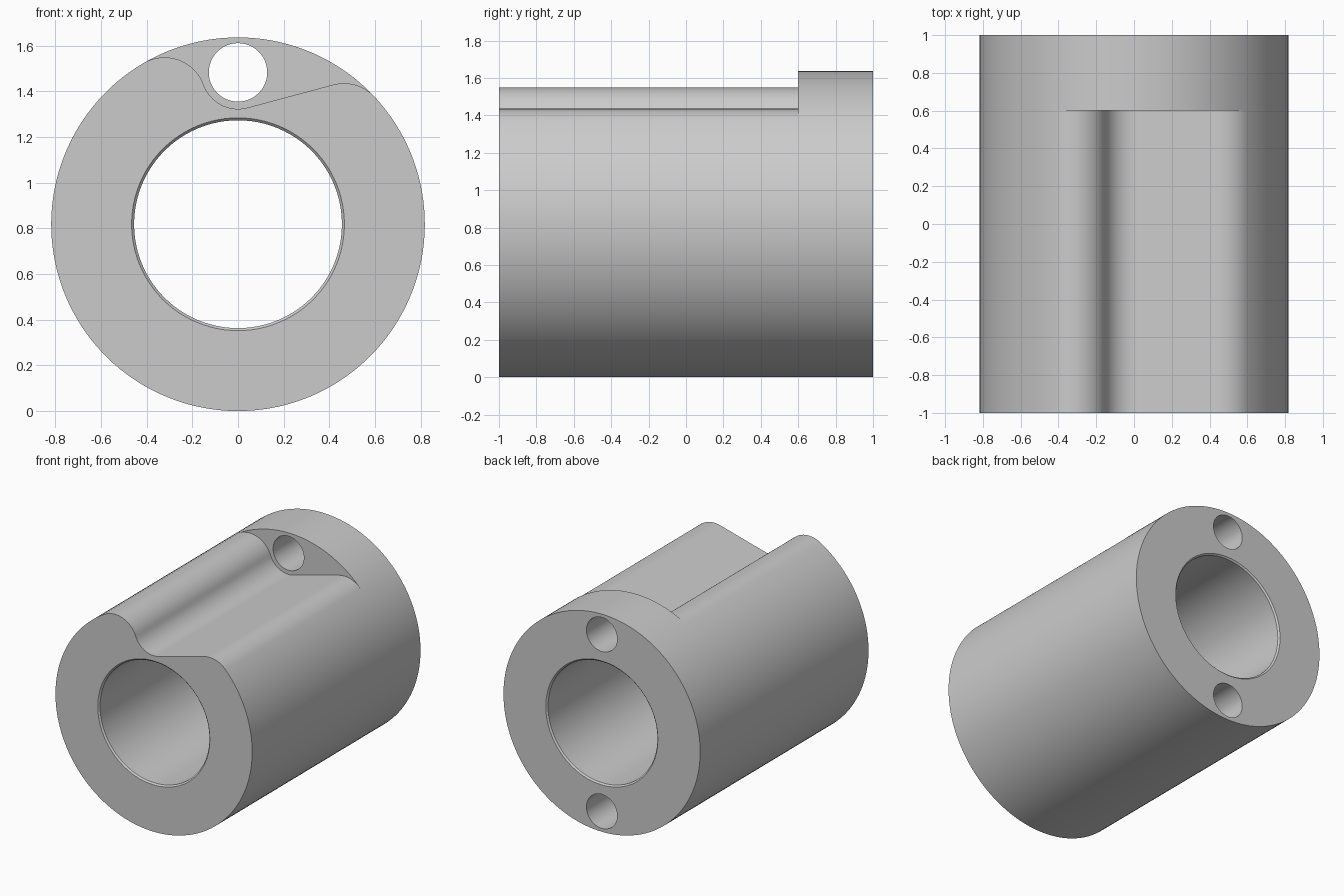
import bpy, bmesh
from math import sin, cos, pi, radians, atan2, sqrt
from mathutils import Vector

if "Cube" in bpy.data.objects:
    bpy.data.objects.remove(bpy.data.objects["Cube"])

R = 0.818                      # outer radius
BORE, CHAMFER = 0.455, 0.011
HOLE, GROOVE, ROUND = 0.128, 0.16, 0.182
FRONT, STEP, BACK = -1.0, 0.6, 1.0
AXIS = Vector((0, R))
PIN = Vector((0, 1.483))       # upper pin hole centre, in x and z
LOW_PIN = Vector((0, 2 * R - 1.483))


def arc(centre, radius, start, end, count):
    """Points along an arc, angles in radians."""
    return [centre + radius * Vector((cos(t), sin(t)))
            for t in (start + (end - start) * i / count for i in range(count + 1))]


def angle(v):
    return atan2(v.y, v.x)


bm = bmesh.new()


def ring(points, y):
    return [bm.verts.new((p.x, y, p.y)) for p in points]


def wall(points_a, y_a, points_b, y_b):
    """Strip of quads between two matching rows of points."""
    a, b = ring(points_a, y_a), ring(points_b, y_b)
    for i in range(len(a) - 1):
        bm.faces.new((a[i], a[i + 1], b[i + 1], b[i]))


def circle(centre, radius, count):
    return arc(centre, radius, 0, 2 * pi, count)


# Relief outline: crest, groove around the pin, sloping flat, rounded shoulder
slope = radians(15)
along, normal = Vector((cos(slope), sin(slope))), Vector((-sin(slope), cos(slope)))
base = PIN - (GROOVE + ROUND) * normal - AXIS
t = base.dot(along)
reach = -t + sqrt(t * t - base.length_squared + (R - ROUND) ** 2)
shoulder = AXIS + base + reach * along
d, near, far = (PIN - AXIS).length, R - ROUND, GROOVE + ROUND
rise = (near ** 2 - far ** 2 + d ** 2) / (2 * d)
crest = AXIS + Vector((-sqrt(near ** 2 - rise ** 2), rise))

right, left = angle(shoulder - AXIS), angle(crest - AXIS)
to_pin = angle(PIN - crest)
relief = (arc(crest, ROUND, left, to_pin, 18)
          + arc(PIN, GROOVE, to_pin - pi, slope - pi / 2, 16)
          + arc(shoulder, ROUND, slope + pi / 2, right, 12))
lower = arc(AXIS, R, left, right + 2 * pi, 110)
upper = arc(AXIS, R, left, right, 36)

# Outer walls
wall(lower, FRONT, lower, STEP)
wall(lower, STEP, lower, BACK)
wall(relief, FRONT, relief, STEP)
wall(upper, STEP, upper, BACK)

# Bore with a small chamfer at each end
inner, mouth = circle(AXIS, BORE, 96), circle(AXIS, BORE + CHAMFER, 96)
wall(mouth, FRONT, inner, FRONT + CHAMFER)
wall(inner, FRONT + CHAMFER, inner, BACK - CHAMFER)
wall(inner, BACK - CHAMFER, mouth, BACK)

# Pin holes: open above, blind below
for centre in (PIN, LOW_PIN):
    wall(circle(centre, HOLE, 48), STEP, circle(centre, HOLE, 48), BACK)
bm.faces.new(ring(circle(LOW_PIN, HOLE, 48)[:-1], STEP))
bmesh.ops.remove_doubles(bm, verts=bm.verts[:], dist=0.0001)

# Flat end faces and the step face
for y in (FRONT, STEP, BACK):
    rim = [e for e in bm.edges if e.is_boundary
           and all(abs(v.co.y - y) < 0.0001 for v in e.verts)]
    bmesh.ops.triangle_fill(bm, edges=rim, use_beauty=True, normal=(0, -1, 0))
bmesh.ops.recalc_face_normals(bm, faces=bm.faces[:])

mesh = bpy.data.meshes.new("bushing_body")
bm.to_mesh(mesh)
bm.free()
body = bpy.data.objects.new("bushing_body", mesh)
bpy.context.collection.objects.link(body)

# Plain grey finish
grey = bpy.data.materials.new("plain_grey")
grey.use_nodes = True
colour = (0.6, 0.6, 0.6, 1)
grey.diffuse_color = colour
grey.node_tree.nodes["Principled BSDF"].inputs["Base Color"].default_value = colour
mesh.materials.append(grey)

bpy.ops.object.select_all(action="DESELECT")
body.select_set(True)
bpy.context.view_layer.objects.active = body
bpy.ops.object.shade_smooth_by_angle(angle=radians(30))
